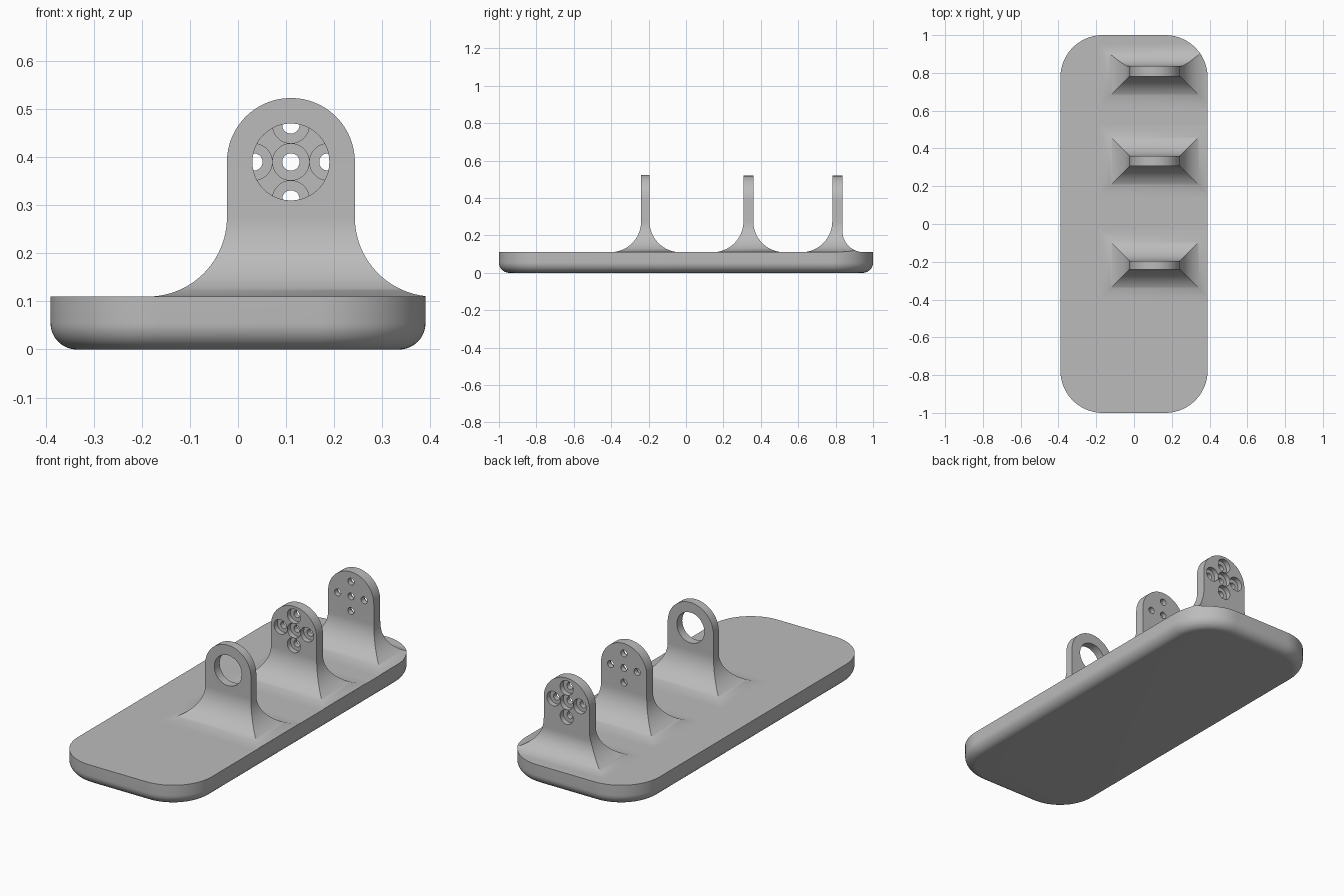
import bpy, bmesh, math

default = bpy.data.objects.get("Cube")
if default:
    bpy.data.objects.remove(default)

GREY = (0.5, 0.5, 0.5, 1)
mat = bpy.data.materials.new("plain grey")
mat.use_nodes = True
mat.diffuse_color = GREY
mat.node_tree.nodes["Principled BSDF"].inputs["Base Color"].default_value = GREY

HALF_X, HALF_Y, BASE_TOP = 0.39, 1.0, 0.11
CORNER, ROUND = 0.225, 0.055
CX, CZ, ARCH = 0.11, 0.39, 0.133      # bracket centre, arch centre height, arch radius
FILLET = 0.165


def loft(name, rings):
    """Skin a stack of equal-length closed rings and cap both ends."""
    bm = bmesh.new()
    loops = [[bm.verts.new(p) for p in ring] for ring in rings]
    n = len(loops[0])
    for a, b in zip(loops, loops[1:]):
        for i in range(n):
            j = (i + 1) % n
            bm.faces.new((a[i], a[j], b[j], b[i]))
    bm.faces.new(loops[0][::-1])
    bm.faces.new(loops[-1])
    bmesh.ops.recalc_face_normals(bm, faces=bm.faces)
    mesh = bpy.data.meshes.new(name)
    bm.to_mesh(mesh)
    bm.free()
    mesh.materials.append(mat)
    obj = bpy.data.objects.new(name, mesh)
    bpy.context.collection.objects.link(obj)
    return obj


def rounded_ring(z, inset=0.0, steps=20):
    """Rounded rectangle outline of the base, pulled in by inset."""
    r = CORNER - inset
    ring = []
    for k, (sx, sy) in enumerate(((1, 1), (-1, 1), (-1, -1), (1, -1))):
        for i in range(steps + 1):
            a = math.pi / 2 * (k + i / steps)
            ring.append((sx * (HALF_X - CORNER) + r * math.cos(a),
                         sy * (HALF_Y - CORNER) + r * math.sin(a), z))
    return ring


def cut(obj, tool, operation):
    mod = obj.modifiers.new("cut", 'BOOLEAN')
    mod.operation, mod.solver, mod.object = operation, 'EXACT', tool
    bpy.context.view_layer.objects.active = obj
    bpy.ops.object.modifier_apply(modifier=mod.name)
    bpy.data.objects.remove(tool)


def smooth(obj):
    bpy.ops.object.select_all(action='DESELECT')
    obj.select_set(True)
    bpy.context.view_layer.objects.active = obj
    bpy.ops.object.shade_smooth_by_angle(angle=math.radians(30))


def flare(h, r):
    """Outward spread of a concave fillet at height h above the base."""
    return r - math.sqrt(r * r - (r - h) ** 2) if h < r else 0.0


def bracket(name, y0, y1, back_fillet, drop):
    """Arched upright with mitred fillets at its foot."""
    rings = []

    def add(z, half_w, h):
        side, back = flare(h, FILLET), flare(h, back_fillet)
        l, r = CX - half_w - side, CX + half_w + side
        f, b = y0 - side, y1 + back
        rings.append([(l, f, z), (r, f, z), (r, b, z), (l, b, z)])

    add(BASE_TOP - 0.01, ARCH, 0)
    for i in range(25):
        h = FILLET * (1 - math.cos(math.pi / 2 * i / 24))
        add(BASE_TOP + h, ARCH, h)
    for i in range(32):
        a = math.pi / 2 * i / 32
        add(CZ - drop + ARCH * math.sin(a), ARCH * math.cos(a), 1)
    add(CZ - drop + ARCH, 0.002, 1)
    obj = loft(name, rings)
    # trim the fillets to the base outline
    trim = loft("trim", [rounded_ring(0.0, 0.0005), rounded_ring(1.0, 0.0005)])
    cut(obj, trim, 'INTERSECT')
    return obj


def drill(obj, x, z, profile):
    """Cut a stepped round hole; profile lists (y, radius)."""
    rings = [[(x + r * math.cos(math.tau * i / 48), y, z + r * math.sin(math.tau * i / 48))
              for i in range(48)] for y, r in profile]
    cut(obj, loft("drill", rings), 'DIFFERENCE')


# base slab with rounded lower edge
rings = []
for i in range(13):
    a = math.pi / 2 * i / 12
    rings.append(rounded_ring(ROUND * (1 - math.cos(a)), ROUND * (1 - math.sin(a))))
rings.append(rounded_ring(BASE_TOP))
smooth(loft("base", rings))

# front bracket with one large opening
ring_bracket = bracket("front_bracket", -0.24, -0.195, FILLET, 0)
drill(ring_bracket, CX, CZ, [(-0.3, 0.08), (-0.1, 0.08)])
smooth(ring_bracket)

# two brackets with five counterbored holes, recesses facing opposite ways
PATTERN = ((0, 0), (1, 0), (-1, 0), (0, 1), (0, -1))
SMALL, WIDE, PITCH = 0.018, 0.038, 0.077
for name, y0, y1, back, wide_front in (("middle_bracket", 0.307, 0.36, FILLET, True),
                                       ("rear_bracket", 0.782, 0.836, 0.115, False)):
    part = bracket(name, y0, y1, back, 0.004)
    mid = (y0 + y1) / 2
    near, far = (WIDE, SMALL) if wide_front else (SMALL, WIDE)
    for px, pz in PATTERN:
        drill(part, CX + px * PITCH, CZ + pz * PITCH,
              [(y0 - 0.05, near), (mid, near), (mid, far), (y1 + 0.05, far)])
    smooth(part)
